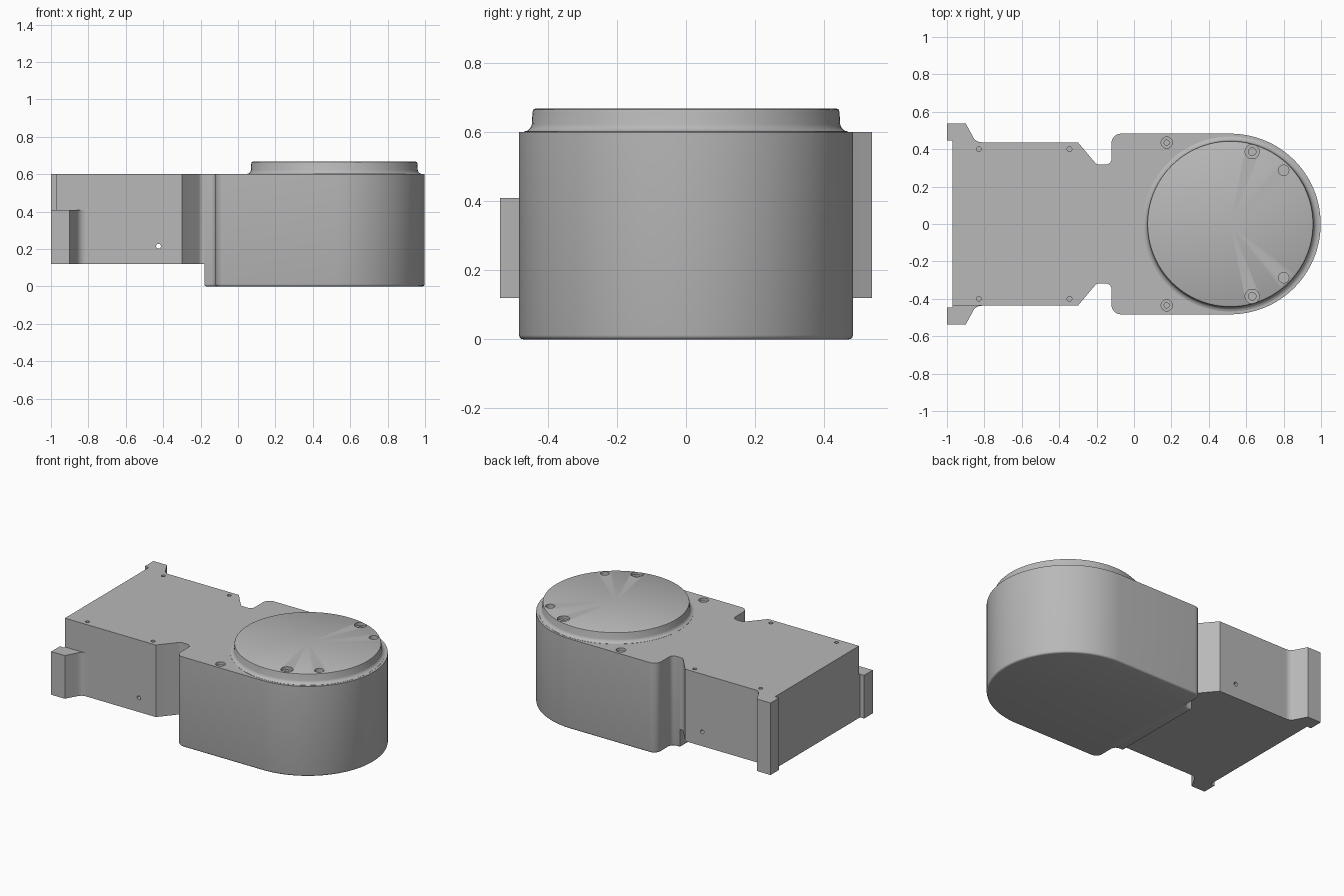
import bpy, bmesh, math
from mathutils import Vector, Matrix

cube = bpy.data.objects.get("Cube")
if cube:
    bpy.data.objects.remove(cube, do_unlink=True)

gray = bpy.data.materials.new("plain gray")
gray.use_nodes = True
COLOR = (0.48, 0.48, 0.48, 1)
gray.diffuse_color = COLOR
gray.node_tree.nodes["Principled BSDF"].inputs["Base Color"].default_value = COLOR

CX, R, TOP, DECK = 0.515, 0.483, 0.6, 0.12


def finish(bm, name):
    bmesh.ops.recalc_face_normals(bm, faces=bm.faces[:])
    mesh = bpy.data.meshes.new(name)
    bm.to_mesh(mesh)
    bm.free()
    mesh.materials.append(gray)
    obj = bpy.data.objects.new(name, mesh)
    bpy.context.collection.objects.link(obj)
    return obj


def rounded(corners, steps=6):
    """Open path of (x, y, radius) corners with filleted corners."""
    path = []
    for i, (x, y, r) in enumerate(corners):
        p = Vector((x, y))
        if r == 0:
            path.append(p)
            continue
        a = (Vector(corners[i - 1][:2]) - p).normalized()
        b = (Vector(corners[i + 1][:2]) - p).normalized()
        half = a.angle(b) / 2
        center = p + (a + b).normalized() * r / math.sin(half)
        start = p + a * r / math.tan(half) - center
        end = p + b * r / math.tan(half) - center
        for k in range(steps + 1):
            path.append(center + start.lerp(end, k / steps).normalized() * r)
    return path


def prism(name, outline, z0, z1, bottom_bevel=0):
    bm = bmesh.new()
    base = bm.faces.new([bm.verts.new((p[0], p[1], z0)) for p in outline])
    rim = base.edges[:]
    up = bmesh.ops.extrude_face_region(bm, geom=[base], use_keep_orig=True)
    moved = [v for v in up["geom"] if isinstance(v, bmesh.types.BMVert)]
    bmesh.ops.translate(bm, verts=moved, vec=(0, 0, z1 - z0))
    if bottom_bevel:
        bmesh.ops.bevel(bm, geom=rim, offset=bottom_bevel, segments=3,
                        profile=0.5, affect='EDGES')
    return finish(bm, name)


def mirrored(half):
    return half + [Vector((p.x, -p.y)) for p in reversed(half) if abs(p.y) > 1e-5]


def drill(obj, holes, axis='Z'):
    """Cut (x, y, z, radius, depth) holes, centred on the given point."""
    for x, y, z, r, depth in holes:
        bm = bmesh.new()
        bmesh.ops.create_cone(bm, cap_ends=True, segments=24, radius1=r,
                              radius2=r, depth=2 * depth)
        turn = Matrix.Rotation(math.pi / 2, 4, 'X') if axis == 'Y' else Matrix()
        bm.transform(Matrix.Translation((x, y, z)) @ turn)
        cutter = finish(bm, "hole_cutter")
        cutter.hide_render = True
        mod = obj.modifiers.new("hole", 'BOOLEAN')
        mod.operation, mod.solver, mod.object = 'DIFFERENCE', 'EXACT', cutter
        bpy.context.view_layer.objects.active = obj
        bpy.ops.object.modifier_apply(modifier=mod.name)
        bpy.data.objects.remove(cutter, do_unlink=True)


def smooth(obj):
    bpy.ops.object.select_all(action='DESELECT')
    obj.select_set(True)
    bpy.context.view_layer.objects.active = obj
    bpy.ops.object.shade_smooth_by_angle(angle=math.radians(32))


# Round-ended housing with a narrow neck
half = rounded([(-0.18, 0.318, 0), (-0.12, 0.318, 0.03),
                (-0.12, R, 0.05), (CX, R, 0)])
half += [Vector((CX + R * math.sin(t), R * math.cos(t)))
         for t in (math.pi / 2 * k / 32 for k in range(1, 33))]
housing = prism("housing", mirrored(half), 0, TOP, 0.012)
for s in (1, -1):
    drill(housing, [(0.175, s * 0.435, TOP, 0.03, 0.02),
                    (0.175, s * 0.435, TOP, 0.014, 0.06)])

# Raised round cover, turned from a profile
profile = [(0, 0.59), (0.468, 0.59), (0.468, 0.601), (0.458, 0.604), (0.45, 0.611),
           (0.446, 0.622), (0.444, 0.657), (0.442, 0.664), (0.435, 0.668), (0, 0.668)]
bm = bmesh.new()
ring = [bm.verts.new((r, 0, z)) for r, z in profile]
edges = [bm.edges.new(pair) for pair in zip(ring, ring[1:])]
bmesh.ops.spin(bm, geom=ring + edges, cent=(0, 0, 0), axis=(0, 0, 1),
               angle=2 * math.pi, steps=96)
bmesh.ops.remove_doubles(bm, verts=bm.verts[:], dist=1e-5)
bmesh.ops.translate(bm, verts=bm.verts[:], vec=(CX, 0, 0))
cover = finish(bm, "round_cover")
for s in (1, -1):
    drill(cover, [(0.632, s * 0.387, 0.668, 0.038, 0.02),
                  (0.632, s * 0.387, 0.668, 0.02, 0.045),
                  (0.8, s * 0.287, 0.668, 0.028, 0.035)])

# Rectangular gear case tapering into the neck
half = rounded([(-0.97, 0.437, 0), (-0.3, 0.437, 0), (-0.2, 0.318, 0.03), (-0.18, 0.318, 0)])
case = prism("rear_case", mirrored(half), DECK, TOP)
drill(case, [(x, s * 0.4, TOP, 0.013, 0.04) for x in (-0.83, -0.345) for s in (1, -1)])
drill(case, [(-0.425, 0, 0.215, 0.013, 0.6)], 'Y')

# Mounting ears: tall on the left-hand side, short on the front side
for name, s, height in (("back_ear", 1, TOP), ("front_ear", -1, 0.408)):
    ear = rounded([(-1, 0.447, 0), (-1, 0.538, 0), (-0.9, 0.538, 0),
                   (-0.845, 0.437, 0.05), (-0.81, 0.437, 0), (-0.97, 0.437, 0),
                   (-0.97, 0.447, 0)])
    smooth(prism(name, [(p.x, s * p.y) for p in ear], DECK, height))

for obj in (housing, cover, case):
    smooth(obj)
